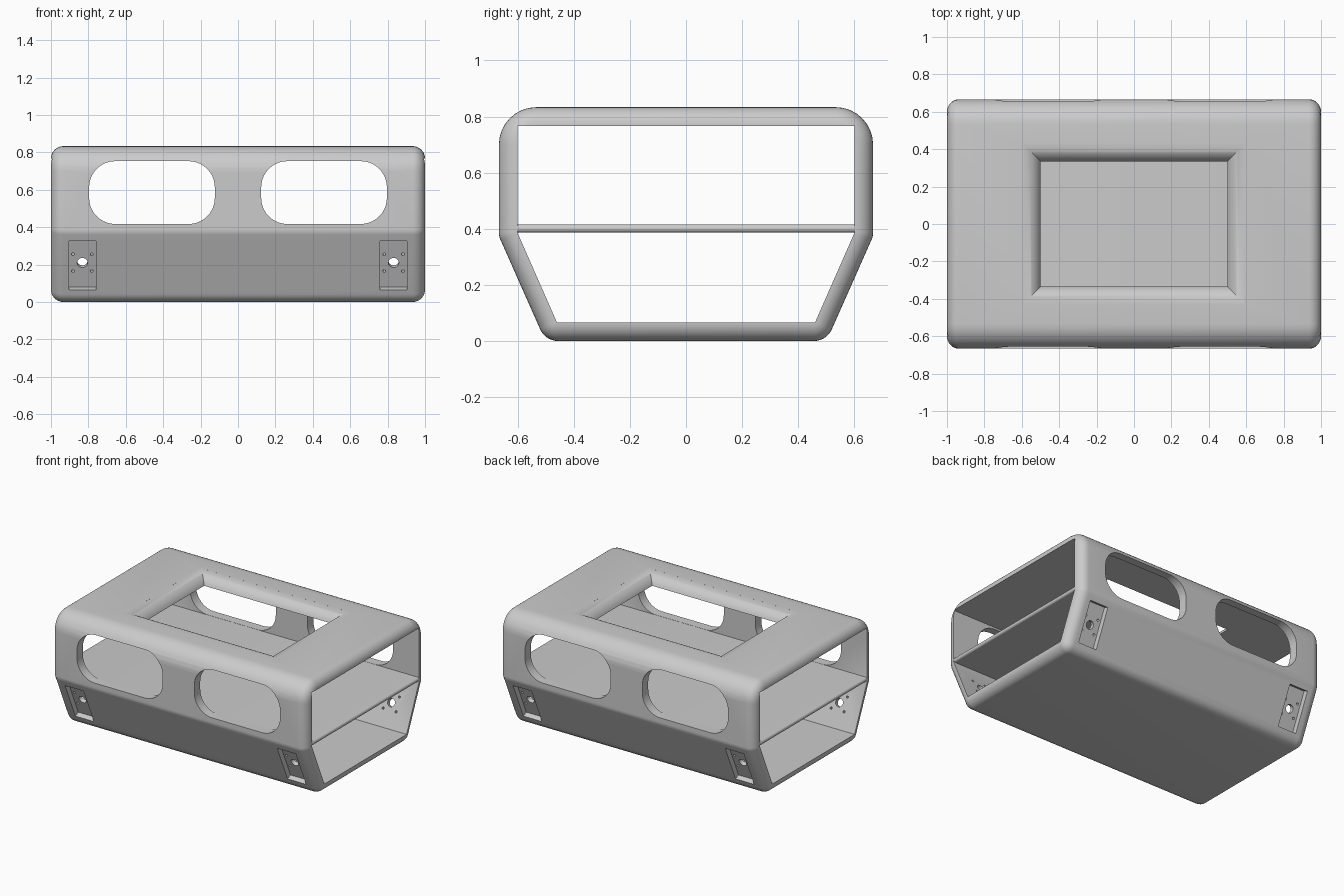
import bpy, bmesh
from math import sin, cos, tan, pi, radians, atan2, acos
from mathutils import Vector, Matrix

if "Cube" in bpy.data.objects:
    bpy.data.objects.remove(bpy.data.objects["Cube"])

WALL = 0.0667
SLANT = radians(23.95)
HALF_Y, TOP = 0.6667, 0.8333
BASE_Y = 0.501
BELT_Z = (HALF_Y - BASE_Y) / tan(SLANT)


def outline(corners, inset=0.0, seg=8):
    """Counter-clockwise polygon with rounded corners (u, v, radius), offset inwards."""
    pts, n = [], len(corners)
    for i, (u, v, r) in enumerate(corners):
        p = Vector((u, v))
        a = (p - Vector(corners[i - 1][:2])).normalized()
        b = (Vector(corners[(i + 1) % n][:2]) - p).normalized()
        turn = a.angle(b)
        centre = p + (b - a).normalized() * r / cos(turn / 2)
        start = atan2(-a.x, a.y)
        for k in range(seg + 1):
            t = start + turn * k / seg
            pts.append(centre + (r - inset) * Vector((cos(t), sin(t))))
    return pts


def make_object(name, bm):
    bmesh.ops.recalc_face_normals(bm, faces=bm.faces)
    mesh = bpy.data.meshes.new(name)
    bm.to_mesh(mesh)
    bm.free()
    obj = bpy.data.objects.new(name, mesh)
    bpy.context.collection.objects.link(obj)
    return obj


def loft(name, rings):
    """Closed solid through a list of equal-length rings."""
    bm = bmesh.new()
    vs = [[bm.verts.new(p) for p in ring] for ring in rings]
    n = len(vs[0])
    for a, b in zip(vs, vs[1:]):
        for i in range(n):
            j = (i + 1) % n
            bm.faces.new((a[i], a[j], b[j], b[i]))
    bm.faces.new(vs[0])
    bm.faces.new(vs[-1])
    return make_object(name, bm)


def cut(target, cutter):
    cutter.hide_render = True
    mod = target.modifiers.new("cut", 'BOOLEAN')
    mod.operation, mod.solver, mod.object = 'DIFFERENCE', 'EXACT', cutter
    bpy.context.view_layer.objects.active = target
    bpy.ops.object.modifier_apply(modifier=mod.name)
    bpy.data.objects.remove(cutter)


def smooth(obj):
    bpy.ops.object.select_all(action='DESELECT')
    obj.select_set(True)
    bpy.context.view_layer.objects.active = obj
    bpy.ops.object.shade_smooth_by_angle(angle=radians(30))


# Outer body: rounded profile along x, with filleted ends
profile = [(-BASE_Y, 0, 0.07), (BASE_Y, 0, 0.07), (HALF_Y, BELT_Z, 0.07),
           (HALF_Y, TOP, 0.1333), (-HALF_Y, TOP, 0.1333), (-HALF_Y, BELT_Z, 0.07)]
R = 0.0662
steps = [(1 - R + R * sin(k * pi / 16), R * (1 - cos(k * pi / 16))) for k in range(9)]
stations = [(-x, d) for x, d in reversed(steps)] + steps
body = loft("body_shell", [[(x, p.x, p.y) for p in outline(profile, d)] for x, d in stations])

# Cavity running right through from end to end
inner = [(-0.46, WALL), (0.46, WALL), (0.6, 0.385), (0.6, TOP - WALL),
         (-0.6, TOP - WALL), (-0.6, 0.385)]
cut(body, loft("cavity_cutter", [[(x, y, z) for y, z in inner] for x in (-1.2, 1.2)]))

# Side windows, through front and back
for s in (-1, 1):
    c = s * 0.46
    rect = [(c - 0.336, 0.417, 0.14), (c + 0.336, 0.417, 0.14),
            (c + 0.336, 0.753, 0.14), (c - 0.336, 0.753, 0.14)]
    cut(body, loft("window_cutter", [[(p.x, y, p.y) for p in outline(rect, seg=10)] for y in (-1, 1)]))

# Top opening with rolled edge and mitred corners
ER = 0.1
t_end = acos(1 - WALL / ER)
levels = [(0.95, ER * (sin(t_end) - sin(0.05)))]
for k in range(11):
    t = 0.05 + (t_end - 0.05) * k / 10
    levels.append((TOP - ER * (1 - cos(t)), ER * (sin(t_end) - sin(t))))
levels.append((0.7, 0))
cut(body, loft("opening_cutter", [[(sx * (0.5 + w), sy * (0.335 + w), z) for sx, sy in
                                   ((-1, -1), (1, -1), (1, 1), (-1, 1))] for z, w in levels]))

# Mounting pockets with screw holes on the slanted walls
DEPTH = 0.037
for sx in (-1, 1):
    for sy in (-1, 1):
        zc = 0.195
        normal = Vector((0, sy * cos(SLANT), -sin(SLANT)))
        xa = Vector((1, 0, 0))
        frame = Matrix((xa, normal.cross(xa), normal)).transposed().to_4x4()
        frame.translation = (sx * 0.832, sy * (BASE_Y + zc * tan(SLANT)), zc)
        bm = bmesh.new()
        bmesh.ops.create_cube(bm, size=1, matrix=frame @ Matrix.Translation((0, 0, 0.05 - DEPTH))
                              @ Matrix.Diagonal((0.145, 0.285, 0.1, 1)))
        cut(body, make_object("pocket_cutter", bm))
        bm = bmesh.new()
        holes = [(0, 0, 0.028)] + [(a * 0.05, b * 0.049, 0.008) for a in (-1, 1) for b in (-1, 1)]
        for hx, hy, r in holes:
            bmesh.ops.create_cone(bm, cap_ends=True, segments=24, radius1=r, radius2=r, depth=0.14,
                                  matrix=frame @ Matrix.Translation((hx, hy, -0.06)))
        cut(body, make_object("hole_cutter", bm))
smooth(body)

# Middle deck with rounded ends
deck_profile = [(-1, 0.386, 0.0145), (1, 0.386, 0.0145), (1, 0.416, 0.0145), (-1, 0.416, 0.0145)]
deck = loft("middle_deck", [[(p.x, y, p.y) for p in outline(deck_profile, seg=5)] for y in (-0.601, 0.601)])
smooth(deck)
